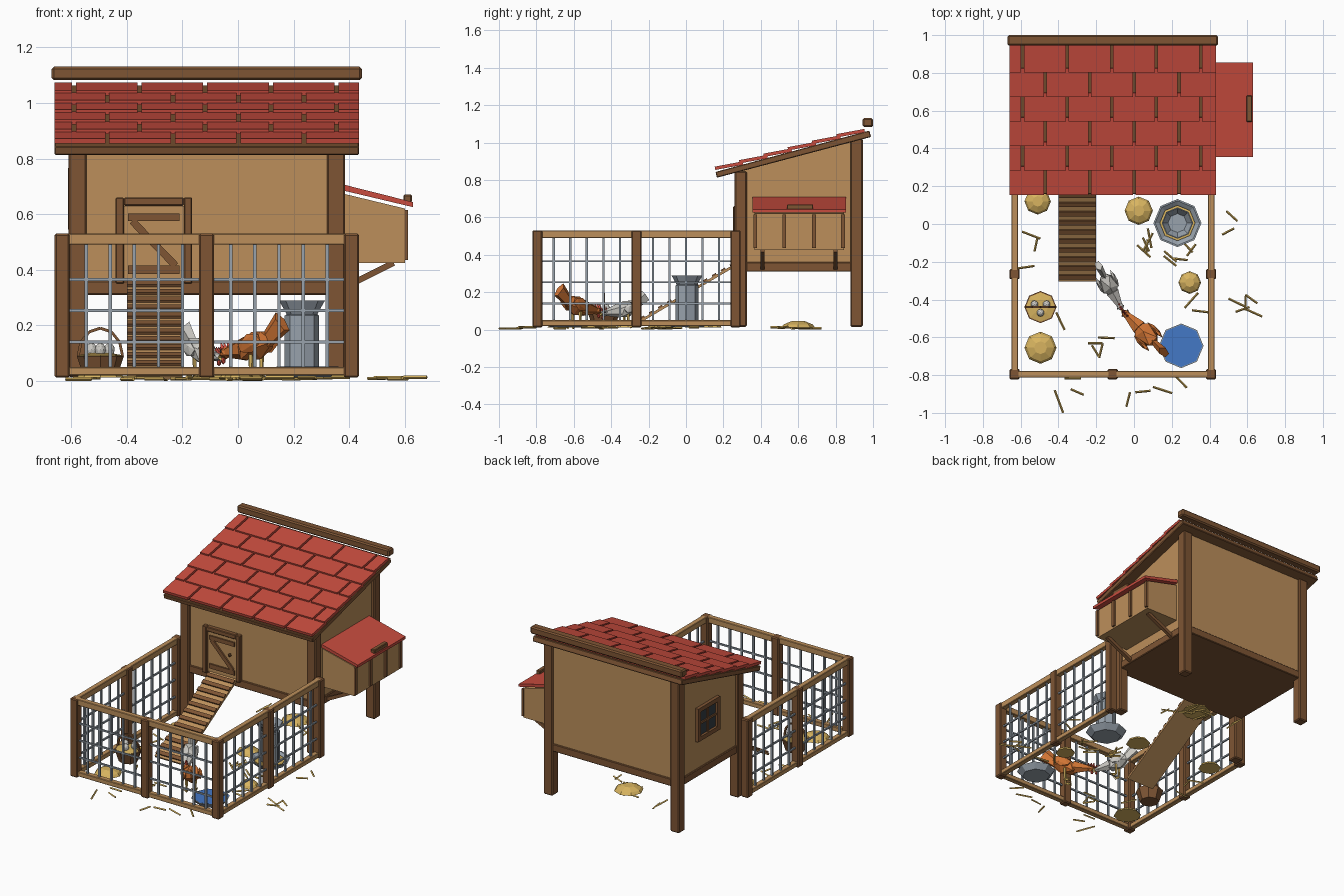
import bpy, bmesh, math, random
from mathutils import Matrix, Vector

cube = bpy.data.objects.get("Cube")
if cube:
    bpy.data.objects.remove(cube)
random.seed(4)


def material(name, code):
    channels = [int(code[i:i + 2], 16) / 255 for i in (0, 2, 4)]
    colour = [((c + .055) / 1.055) ** 2.4 for c in channels] + [1]
    m = bpy.data.materials.new(name)
    m.use_nodes = True
    m.diffuse_color = colour
    m.node_tree.nodes["Principled BSDF"].inputs["Base Color"].default_value = colour
    return m


TAN = material("tan wood", "BC8F5B")
BROWN = material("brown wood", "7E5534")
RED = material("red", "C84C3E")
METAL = material("grey metal", "98A2AC")
STRAW = material("straw yellow", "D8B460")
WHITE = material("pale feather", "CCCAC4")
ORANGE = material("orange feather", "D07434")
BLUE = material("water blue", "4478C6")
GLASS = material("dark glass", "343C44")


def finish(name, bm, mat, bevel=0):
    bmesh.ops.recalc_face_normals(bm, faces=bm.faces)
    mesh = bpy.data.meshes.new(name)
    bm.to_mesh(mesh)
    bm.free()
    mesh.materials.append(mat)
    ob = bpy.data.objects.new(name, mesh)
    bpy.context.collection.objects.link(ob)
    if bevel:
        mod = ob.modifiers.new("bevel", 'BEVEL')
        mod.width, mod.segments = bevel, 1
    return ob


def block(x0, x1, y0, y1, z0, z1):
    mid = Vector((x0 + x1, y0 + y1, z0 + z1)) / 2
    return Matrix.LocRotScale(mid, None, Vector((x1 - x0, y1 - y0, z1 - z0)))


def beam(a, b, width, thick):
    a, b = Vector(a), Vector(b)
    d = b - a
    return Matrix.LocRotScale((a + b) / 2, d.to_track_quat('Y', 'Z'), Vector((width, d.length, thick)))


def boxes(name, mat, matrices, bevel=0):
    bm = bmesh.new()
    for m in matrices:
        bmesh.ops.create_cube(bm, size=1, matrix=m)
    return finish(name, bm, mat, bevel)


def prism(name, mat, profile, axis, lo, hi, bevel=0):
    bm = bmesh.new()
    place = (lambda p, t: (t, p[0], p[1])) if axis == 'x' else (lambda p, t: (p[0], t, p[1]))
    face = bm.faces.new([bm.verts.new(place(p, lo)) for p in profile])
    out = bmesh.ops.extrude_face_region(bm, geom=[face])
    moved = [v for v in out["geom"] if isinstance(v, bmesh.types.BMVert)]
    shift = Vector(place((0, 0), hi - lo))
    bmesh.ops.translate(bm, verts=moved, vec=shift)
    return finish(name, bm, mat, bevel)


def lathe(name, mat, profile, x, y, sides=8):
    bm = bmesh.new()
    rings = []
    for r, z in profile:
        turn = [math.tau * i / sides for i in range(sides)]
        rings.append([bm.verts.new((x + r * math.cos(t), y + r * math.sin(t), z)) for t in turn])
    for low, high in zip(rings, rings[1:]):
        for i in range(sides):
            j = (i + 1) % sides
            bm.faces.new((low[i], low[j], high[j], high[i]))
    bm.faces.new(rings[0])
    bm.faces.new(rings[-1])
    return finish(name, bm, mat)


def taper(bm, a, b, r1, r2, sides=5, base=Matrix(), squash=1):
    a, b = Vector(a), Vector(b)
    d = b - a
    m = Matrix.LocRotScale((a + b) / 2, d.to_track_quat('Z', 'Y'), Vector((squash, 1, 1)))
    bmesh.ops.create_cone(bm, cap_ends=True, segments=sides, radius1=r1, radius2=r2,
                          depth=d.length, matrix=base @ m)


def blob(bm, centre, size, base=Matrix(), pitch=0, detail=1):
    m = Matrix.Translation(centre) @ Matrix.Rotation(pitch, 4, 'Y') @ Matrix.Diagonal((*size, 1))
    bmesh.ops.create_icosphere(bm, subdivisions=detail, radius=1, matrix=base @ m)


# House frame and walls
prism("house_walls", TAN, [(.28, .34), (.93, .34), (.93, 1.02), (.28, .85)], 'x', -.59, .365)
boxes("house_floor", BROWN, [block(-.6, .375, .272, .938, .31, .36)], .004)
for side, x in (("right", -.61), ("left", .32)):
    boxes("front_leg_" + side, BROWN, [block(x, x + .065, .26, .325, .015, .845)], .006)
    boxes("back_leg_" + side, BROWN, [block(x, x + .065, .88, .945, .015, 1.02)], .006)

# Roof boards, overlapping tiles and ridge beam
prism("roof_board", BROWN, [(.165, .812), (.99, 1.03), (.98, 1.064), (.158, .843)], 'x', -.66, .435, .004)
boxes("roof_ridge", BROWN, [block(-.67, .445, .945, 1, 1.082, 1.13)], .008)


def roof_z(y):
    return .845 + .267 * (y - .165)


tiles = []
for row in range(6):
    y = .155 + .13 * row
    pitch = .236
    first = -.59 if row % 2 else -.47
    for i in range(-1, 6):
        lo = max(-.66, first + i * pitch + .007)
        hi = min(.435, first + (i + 1) * pitch - .007)
        if hi - lo > .02:
            x = (lo + hi) / 2
            tiles.append(beam((x, y, roof_z(y) + .02), (x, y + .15, roof_z(y + .15) + .008), hi - lo, .018))
boxes("roof_tiles", RED, tiles)

# Door with frame, braces and knob
boxes("door_panel", TAN, [block(-.41, -.195, .27, .285, .36, .63)])
boxes("door_frame", BROWN, [block(-.44, -.41, .252, .285, .35, .66), block(-.195, -.165, .252, .285, .35, .66),
                            block(-.41, -.195, .252, .285, .63, .66)], .004)
boxes("door_braces", BROWN, [block(-.395, -.21, .26, .272, .575, .602), block(-.395, -.21, .26, .272, .385, .415),
                             beam((-.38, .266, .575), (-.225, .266, .415), .012, .026)])
bm = bmesh.new()
blob(bm, (-.24, .255, .515), (.012, .012, .012))
finish("door_knob", bm, BROWN)

# Side window
boxes("window_glass", GLASS, [block(-.596, -.588, .53, .73, .56, .75)])
bars = [block(-.612, -.588, y, y + .028, .545, .765) for y in (.515, .717)]
bars += [block(-.612, -.588, .515, .745, z, z + .028) for z in (.545, .737)]
bars += [block(-.604, -.588, .623, .637, .55, .75), block(-.604, -.588, .53, .73, .648, .662)]
boxes("window_frame", BROWN, bars)

# Nest box with lid, battens and struts
prism("nest_box", TAN, [(.36, .425), (.6, .425), (.6, .62), (.36, .678)], 'y', .365, .845)
prism("nest_lid", RED, [(.365, .688), (.63, .625), (.63, .643), (.365, .71)], 'y', .355, .855)
boxes("nest_lid_handle", BROWN, [block(.595, .625, .54, .68, .642, .67)], .004)
boxes("nest_battens", BROWN, [block(.598, .612, y - .01, y + .01, .435, .615) for y in (.37, .525, .685, .84)])
boxes("nest_struts", BROWN, [beam((.37, y, .33), (.56, y, .425), .022, .022) for y in (.41, .8)])

# Ramp with slats
boxes("ramp_board", TAN, [beam((-.3, -.3, .012), (-.3, .28, .355), .2, .014)])
slats = []
for i in range(12):
    y = -.28 + i * .048
    z = .034 + i * .0284
    slats.append(beam((-.3, y - .011, z - .0065), (-.3, y + .011, z + .0065), .2, .016))
boxes("ramp_slats", BROWN, slats)

# Fence posts, rails and wire mesh
left, right, front, middle, back = .408, -.632, -.795, -.265, .265
runs = [[(right, front), (-.113, front), (left, front)]]
runs += [[(x, front), (x, middle), (x, back)] for x in (right, left)]
posts, rails, wires = {p for run in runs for p in run}, [], []
for run in runs:
    for (ax, ay), (bx, by) in zip(run, run[1:]):
        a, b = Vector((ax, ay, 0)), Vector((bx, by, 0))
        for z, tall in ((.51, .04), (.035, .03)):
            up = Vector((0, 0, z))
            rails.append(beam(a + up, b + up, .035, tall))
        for z in (.14, .253, .365):
            up = Vector((0, 0, z))
            wires.append(beam(a + up, b + up, .01, .01))
        for i in range(1, 6):
            p = a.lerp(b, i / 6)
            wires.append(block(p.x - .006, p.x + .006, p.y - .006, p.y + .006, .04, .5))
h = .027
boxes("fence_posts", BROWN, [block(x - h, x + h, y - h, y + h, .012, .53) for x, y in sorted(posts)], .006)
boxes("fence_rails", TAN, rails, .003)
boxes("fence_wires", METAL, wires)

# Feeder and water dish
fx, fy = .23, .005
lathe("feeder_tray", METAL, [(.09, .015), (.127, .05), (.118, .05), (.09, .03)], fx, fy)
lathe("feeder_grain", STRAW, [(.09, .028), (.094, .042), (.05, .046)], fx, fy)
lathe("feeder_body", METAL, [(.062, .03), (.062, .235), (.055, .24), (.083, .29), (.078, .29), (.05, .25)], fx, fy)
lathe("water_dish", METAL, [(.085, .015), (.118, .05), (.11, .05), (.09, .035)], .25, -.645)
lathe("water", BLUE, [(.095, .04), (.112, .052)], .25, -.645)

# Egg basket
ex, ey = -.495, -.44
lathe("basket", BROWN, [(.06, .015), (.085, .09), (.078, .09)], ex, ey)
lathe("basket_straw", STRAW, [(.076, .085), (.078, .093), (.04, .1)], ex, ey)
arc = [(ex + .08 * math.cos(t), ey, .09 + .1 * math.sin(t)) for t in [math.pi * i / 6 for i in range(7)]]
boxes("basket_handle", BROWN, [beam(a, b, .012, .01) for a, b in zip(arc, arc[1:])])
bm = bmesh.new()
for dx, dy in ((-.032, .015), (.032, .015), (0, -.03)):
    blob(bm, (ex + dx, ey + dy, .112), (.02, .02, .025), detail=2)
finish("eggs", bm, WHITE)

# Straw heaps and loose stalks
for x, y, r in ((-.495, -.655, .085), (-.51, .12, .07), (.025, .07, .075), (.295, -.31, .06), (0, .6, .09)):
    lathe("straw_heap", STRAW, [(r, .012), (r * .85, .028), (r * .4, .045)], x, y)
bm = bmesh.new()
taper(bm, (-.42, -.88, .006), (-.375, -1, .006), .006, .006, 4)
clusters = [(.53, 0, 2), (.57, -.43, 3), (.64, -.43, 2), (-.52, -.1, 2), (-.55, -.26, 1), (.1, -.1, 5),
            (.25, -.15, 5), (-.15, -.63, 4), (0, -.92, 2), (-.27, -.86, 2), (.2, -.85, 2), (-.37, -.53, 1),
            (.3, -.42, 2), (0, .6, 6), (.2, .5, 2), (-.3, .65, 2)]
for x, y, count in clusters:
    for i in range(count):
        c = Vector((x + random.uniform(-.06, .06), y + random.uniform(-.05, .05), random.uniform(.006, .014)))
        t = random.uniform(0, math.pi)
        d = Vector((math.cos(t), math.sin(t), 0)) * random.uniform(.035, .055)
        taper(bm, c - d, c + d, .006, .006, 4)
finish("loose_straw", bm, STRAW)


# Pecking hens
def hen(name, mat, x, y, yaw, size):
    base = Matrix.Translation((x, y, .012)) @ Matrix.Rotation(yaw, 4, 'Z') @ Matrix.Scale(size, 4)
    bm = bmesh.new()
    blob(bm, (0, 0, .11), (.088, .055, .052), base, .45)
    taper(bm, (-.05, 0, .125), (-.125, 0, .19), .03, .045, 5, base, .5)
    taper(bm, (.05, 0, .1), (.135, 0, .088), .042, .02, 6, base)
    blob(bm, (.145, 0, .085), (.027, .022, .022), base)
    for s in (-1, 1):
        blob(bm, (-.015, s * .048, .118), (.06, .014, .034), base, .4)
    finish(name + "_body", bm, mat)
    bm = bmesh.new()
    taper(bm, (.165, 0, .08), (.19, 0, .062), .01, 0, 4, base)
    for s in (-.026, .026):
        taper(bm, (0, s, .08), (0, s, 0), .009, .006, 5, base)
        for toe in (-.018, 0, .018):
            taper(bm, (-.005, s, .004), (.035, s + toe, .004), .005, .003, 4, base)
    finish(name + "_beak_and_legs", bm, STRAW)
    bm = bmesh.new()
    for dx in (.13, .148, .163):
        taper(bm, (dx, 0, .098), (dx + .008, 0, .122), .01, .002, 4, base)
    blob(bm, (.158, 0, .058), (.009, .009, .013), base)
    finish(name + "_comb", bm, RED)
    bm = bmesh.new()
    for s in (-.02, .02):
        blob(bm, (.152, s, .09), (.005, .004, .005), base)
    finish(name + "_eyes", bm, GLASS)


hen("pale_hen", WHITE, -.135, -.32, math.radians(-62), .9)
hen("orange_hen", ORANGE, .065, -.585, math.radians(135), 1.05)
